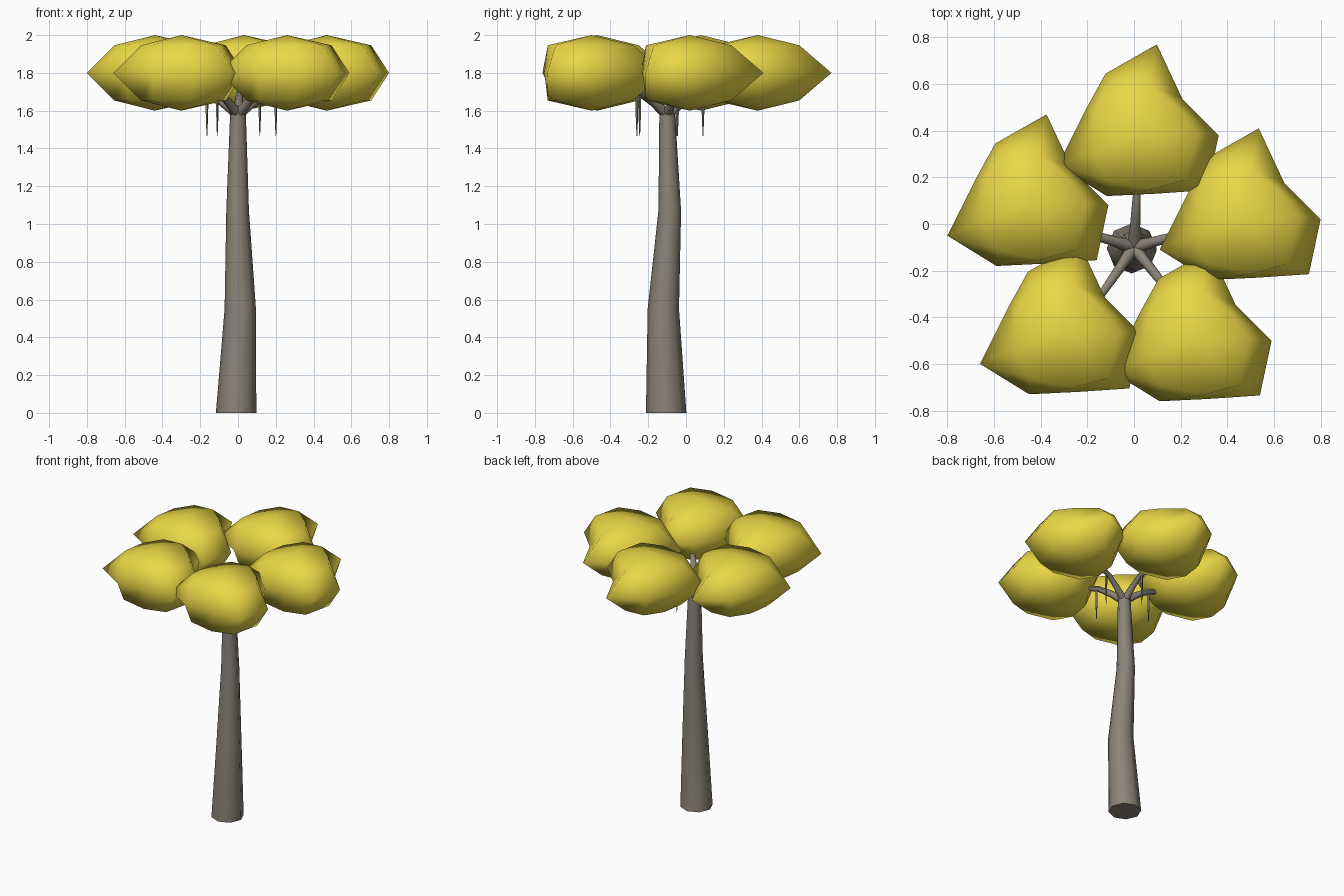
import bpy, bmesh
from math import cos, sin, pi, atan2
from mathutils import Vector

if "Cube" in bpy.data.objects:
    bpy.data.objects.remove(bpy.data.objects["Cube"])


def material(name, color):
    m = bpy.data.materials.new(name)
    m.diffuse_color = color
    m.use_nodes = True
    m.node_tree.nodes["Principled BSDF"].inputs["Base Color"].default_value = m.diffuse_color
    return m


bark = material("bark", (0.26, 0.23, 0.19, 1))
leaf = material("leaf", (0.82, 0.68, 0.06, 1))


def loft(name, rings, mat, poles=None, angle=60):
    """Skin a list of rings; close with caps or with two pole points."""
    bm = bmesh.new()
    rows = [[bm.verts.new(p) for p in ring] for ring in rings]
    n = len(rows[0])
    for a, b in zip(rows, rows[1:]):
        for i in range(n):
            j = (i + 1) % n
            bm.faces.new((a[i], a[j], b[j], b[i]))
    if poles:
        for row, p in ((rows[0], poles[0]), (rows[-1], poles[1])):
            v = bm.verts.new(p)
            for i in range(n):
                bm.faces.new((row[i], row[(i + 1) % n], v))
    else:
        bm.faces.new(rows[0])
        bm.faces.new(rows[-1])
    bmesh.ops.recalc_face_normals(bm, faces=bm.faces)
    me = bpy.data.meshes.new(name)
    bm.to_mesh(me)
    bm.free()
    ob = bpy.data.objects.new(name, me)
    bpy.context.collection.objects.link(ob)
    me.materials.append(mat)
    bpy.ops.object.select_all(action='DESELECT')
    ob.select_set(True)
    bpy.context.view_layer.objects.active = ob
    bpy.ops.object.shade_smooth_by_angle(angle=angle * pi / 180)
    return ob


def tube(name, path, sides, mat):
    """Tapered tube along (x, y, z, radius) points."""
    pts = [Vector(p[:3]) for p in path]
    rings = []
    for k, p in enumerate(pts):
        d = (pts[min(k + 1, len(pts) - 1)] - pts[max(k - 1, 0)]).normalized()
        side = d.cross(Vector((0.0, 1.0, 0.0)) if abs(d.z) > 0.9 else Vector((0, 0, 1))).normalized()
        up = side.cross(d)
        r = path[k][3]
        rings.append([p + r * (side * cos(2 * pi * i / sides) + up * sin(2 * pi * i / sides))
                      for i in range(sides)])
    return rings, loft(name, rings, mat)


# Trunk: gently wandering, tapered
trunk_path = [(-0.01, -0.105, 0, 0.107), (0.012, -0.12, 0.55, 0.083),
              (-0.002, -0.086, 1.07, 0.06), (0, -0.1, 1.6, 0.041)]
trunk_rings = [[(x + r * cos(pi * i / 4), y + r * sin(pi * i / 4), z) for i in range(8)]
               for x, y, z, r in trunk_path]
loft("trunk", trunk_rings, bark)

# Branches with a hanging root under each: root position fixes the direction
roots = {"left": (-0.165, -0.05), "right": (0.20, -0.045), "front_left": (-0.11, -0.26),
         "front_right": (0.115, -0.245), "back": (0.01, 0.09)}
for name, (x, y) in roots.items():
    a = atan2(y + 0.1, x)
    steps = [(0, 1.58, 0.03), (0.09, 1.645, 0.022), (0.17, 1.69, 0.019), (0.28, 1.71, 0.014)]
    tube("branch_" + name, [(d * cos(a), -0.1 + d * sin(a), z, r) for d, z, r in steps], 6, bark)
    tube("hanging_root_" + name, [(x, y, 1.70, 0.009), (x, y, 1.58, 0.007),
                                  (x, y, 1.465, 0.002)], 5, bark)

# Foliage clumps: one irregular flattened blob, repeated five times
middle = [(.33, 0), (.175, .155), (.065, .39), (-.155, .265), (-.235, .12),
          (-.36, -.13), (-.15, -.26), (.06, -.25), (.28, -.235)]
upper = [(.235, .01), (.15, .12), (.03, .22), (-.11, .21), (-.19, .09),
         (-.215, -.07), (-.15, -.19), (.04, -.232), (.19, -.19)]
clumps = {"left": (-0.44, 0.08), "right": (0.47, 0.02), "back": (0.033, 0.38),
          "front_left": (-0.30, -0.47), "front_right": (0.26, -0.50)}
for name, (cx, cy) in clumps.items():
    rings = [[(cx + x, cy + y, 1.8 + h) for x, y in outline]
             for outline, h in ((upper, -0.146), (middle, 0), (upper, 0.146))]
    loft("foliage_" + name, rings, leaf, poles=[(cx, cy, 1.6), (cx, cy, 2.0)], angle=75)
